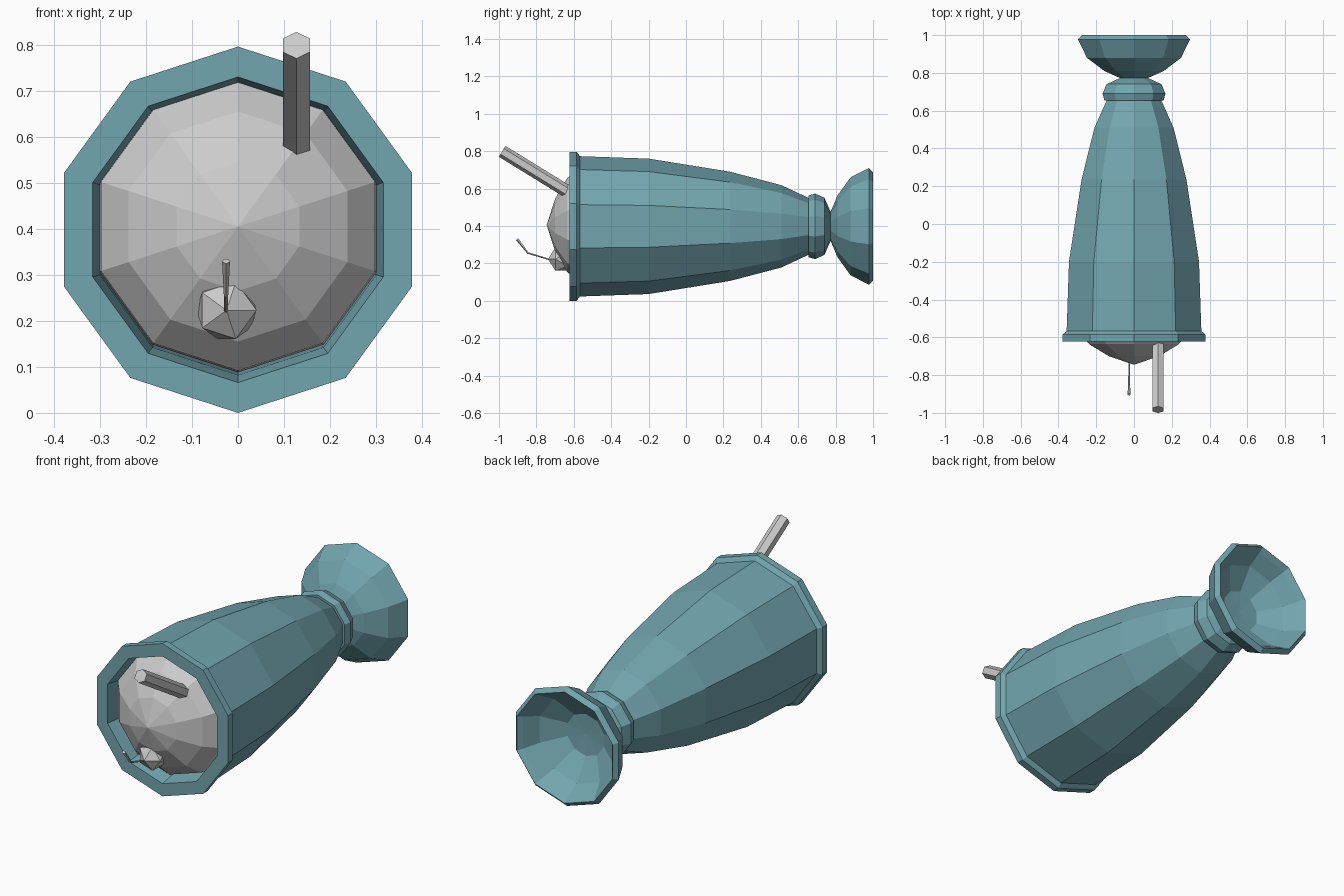
import bpy, bmesh, math
from mathutils import Vector, Matrix

if "Cube" in bpy.data.objects:
    bpy.data.objects.remove(bpy.data.objects["Cube"])

AXIS_Z = 0.398   # height of the goblet's axis, which lies along y
SIDES = 10

teal = bpy.data.materials.new("teal_glass")
teal.diffuse_color = (0.17, 0.38, 0.43, 1)
teal.use_nodes = True
teal.node_tree.nodes["Principled BSDF"].inputs["Base Color"].default_value = teal.diffuse_color


def finish(name, bm, mat=None):
    bmesh.ops.recalc_face_normals(bm, faces=bm.faces)
    mesh = bpy.data.meshes.new(name)
    bm.to_mesh(mesh)
    bm.free()
    ob = bpy.data.objects.new(name, mesh)
    bpy.context.collection.objects.link(ob)
    if mat:
        mesh.materials.append(mat)
    return ob


def lathe(name, profile, cz, mat=None):
    """Spin (radius, y) points round the y axis; radius 0 makes a pole."""
    bm = bmesh.new()
    rings = []
    for r, y in profile:
        if r == 0:
            rings.append([bm.verts.new((0, y, cz))] * SIDES)
        else:
            rings.append([bm.verts.new((r * math.sin(2 * math.pi * i / SIDES), y,
                                        cz + r * math.cos(2 * math.pi * i / SIDES)))
                          for i in range(SIDES)])
    for a, b in zip(rings, rings[1:]):
        for i in range(SIDES):
            j = (i + 1) % SIDES
            bm.faces.new(list(dict.fromkeys((a[i], a[j], b[j], b[i]))))
    return finish(name, bm, mat)


def tube(name, points, radii, sides):
    """Sweep a polygon along a path in a plane of constant x."""
    bm = bmesh.new()
    pts = [Vector(p) for p in points]
    rings = []
    for k, p in enumerate(pts):
        d = (pts[min(k + 1, len(pts) - 1)] - pts[max(k - 1, 0)]).normalized()
        side = Vector((1, 0, 0))
        up = side.cross(d).normalized()
        rings.append([bm.verts.new(p + radii[k] * (side * math.sin(2 * math.pi * i / sides)
                                                   + up * math.cos(2 * math.pi * i / sides)))
                      for i in range(sides)])
    for a, b in zip(rings, rings[1:]):
        for i in range(sides):
            j = (i + 1) % sides
            bm.faces.new((a[i], a[j], b[j], b[i]))
    bm.faces.new(rings[0])
    bm.faces.new(rings[-1])
    return finish(name, bm)


# Glass: inside of the cup, lip, bowl, collar, neck, flared foot, hollow underside
lathe("glass", [
    (0, 0.55), (0.17, 0.50), (0.25, 0.20), (0.30, -0.22), (0.316, -0.54),
    (0.332, -0.622), (0.398, -0.622), (0.398, -0.585), (0.375, -0.567),
    (0.362, -0.20), (0.292, 0.235), (0.220, 0.51), (0.152, 0.655),
    (0.165, 0.655), (0.175, 0.69), (0.153, 0.74), (0.078, 0.773),
    (0.165, 0.81), (0.262, 0.88), (0.312, 0.978), (0.290, 1.0),
    (0.270, 0.975), (0.225, 0.90), (0.110, 0.825), (0, 0.82)], AXIS_Z, teal)

# Scoop of filling with a low peak
lathe("filling", [(0, -0.45), (0.317, -0.53), (0.313, -0.565), (0.250, -0.636),
                  (0.140, -0.70), (0, -0.745)], 0.405)

# Straw
tube("straw", [(0.127, -0.60, 0.563), (0.127, -0.983, 0.799)], [0.034] * 2, 6)

# Cherry and its bent stem
bm = bmesh.new()
bmesh.ops.create_icosphere(bm, subdivisions=1, radius=0.073,
                           matrix=Matrix.Translation((-0.025, -0.665, 0.223))
                           @ Matrix.Rotation(math.radians(90), 4, 'X'))
finish("cherry", bm)
tube("cherry_stem", [(-0.026, -0.72, 0.218), (-0.026, -0.845, 0.256), (-0.026, -0.902, 0.330)],
     [0.004, 0.005, 0.009], 5)
